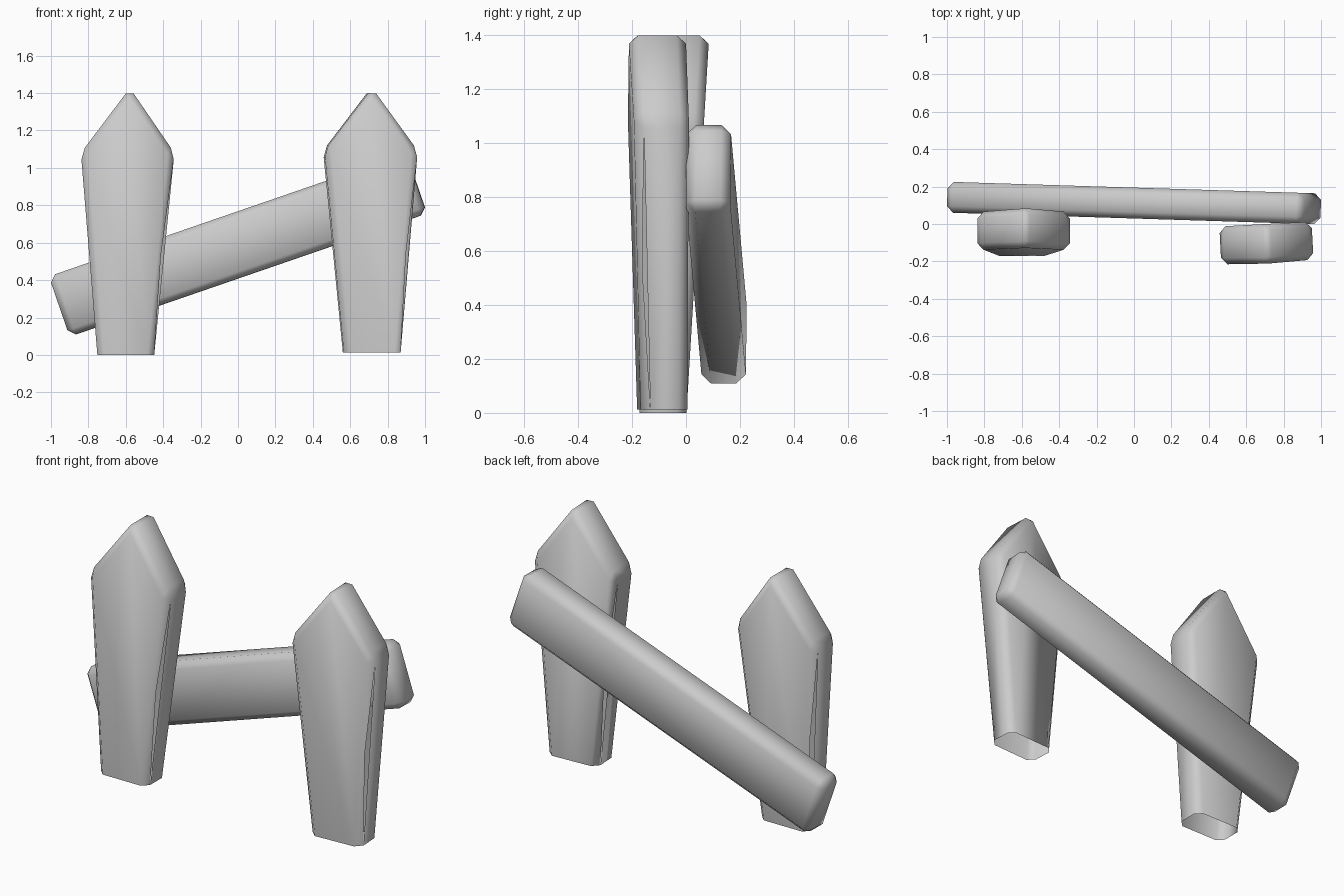
import bpy, bmesh
from math import radians
from mathutils import Matrix, Vector

if "Cube" in bpy.data.objects:
    bpy.data.objects.remove(bpy.data.objects["Cube"])


def finish(name, bm, keep_sharp, matrix):
    """Chamfer the edges, smooth the shading and make the object."""
    edges = [e for e in bm.edges if not keep_sharp(e)]
    bmesh.ops.bevel(bm, geom=edges, offset=0.035, segments=1,
                    profile=0.5, affect='EDGES', clamp_overlap=True)
    bmesh.ops.recalc_face_normals(bm, faces=bm.faces)
    for f in bm.faces:
        f.smooth = True
    bm.transform(matrix)
    mesh = bpy.data.meshes.new(name)
    bm.to_mesh(mesh)
    bm.free()
    obj = bpy.data.objects.new(name, mesh)
    bpy.context.collection.objects.link(obj)
    return obj


def picket(name, x, y, z, top_shift, lean, yaw, tip):
    """Pointed board, wider and thicker towards the top, open underneath."""
    outline = [(-0.152, 0), (0.152, 0), (0.25 + top_shift, 1.08),
               (tip, 1.427 - z), (-0.25 + top_shift, 1.08)]
    bm = bmesh.new()
    rings = []
    for side in (-1, 1):
        rings.append([bm.verts.new((px, side * (0.087 + 0.014 * pz) + lean * pz, pz))
                      for px, pz in outline])
    front, back = rings
    bm.faces.new(front)
    bm.faces.new(back[::-1])
    for i in range(1, 5):  # no bottom face
        j = (i + 1) % 5
        bm.faces.new((front[i], front[j], back[j], back[i]))
    matrix = Matrix.Translation((x, y, z)) @ Matrix.Rotation(radians(yaw), 4, 'Z')
    return finish(name, bm, lambda e: e.is_boundary, matrix)


# Two upright pickets
picket("left_picket", -0.60, -0.085, 0.0, 0.01, 0.046, 0, 0.022)
picket("right_picket", 0.715, -0.088, 0.012, -0.008, -0.013, 3, -0.002)

# Slanted rail behind the pickets
bm = bmesh.new()
bmesh.ops.create_cube(bm, size=1, matrix=Matrix.Diagonal((2.02, 0.165, 0.34, 1)))
place = (Matrix.Translation((0, 0.112, 0.588))
         @ Matrix.Rotation(radians(-1.8), 4, 'Z')
         @ Matrix.Rotation(radians(-19), 4, 'Y'))
finish("slanted_rail", bm, lambda e: False, place)
